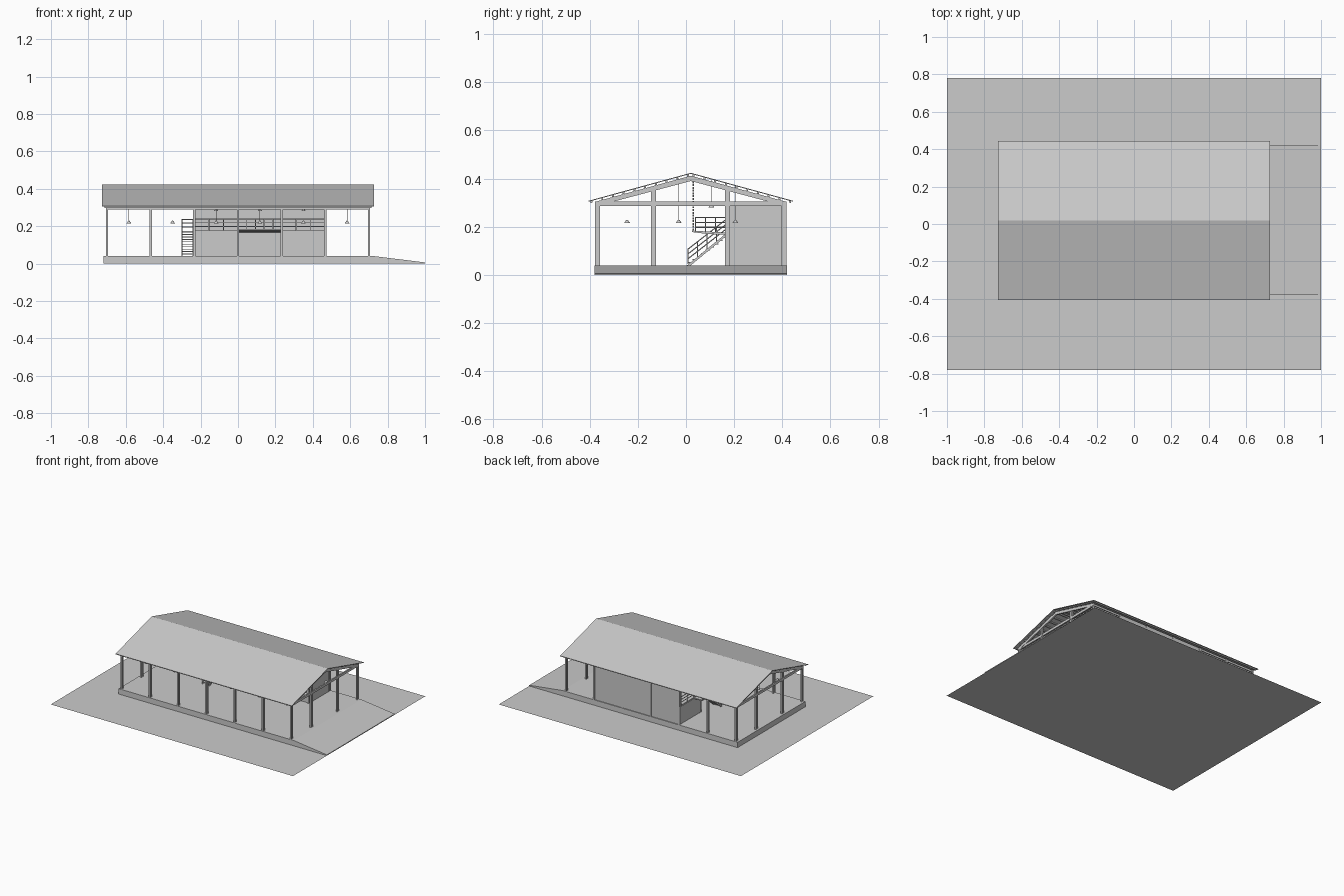
import bpy, bmesh, math
from mathutils import Vector

if "Cube" in bpy.data.objects:
    bpy.data.objects.remove(bpy.data.objects["Cube"])

C = 0.02                                   # y of ridge
FRAMES = [-0.7 + i * 1.4 / 6 for i in range(7)]
FLOOR, DECK = 0.04, 0.17


def finish(name, bm):
    bmesh.ops.recalc_face_normals(bm, faces=bm.faces)
    me = bpy.data.meshes.new(name)
    bm.to_mesh(me)
    bm.free()
    ob = bpy.data.objects.new(name, me)
    bpy.context.collection.objects.link(ob)
    return ob


def add_prism(bm, pts, vec):
    """Extrude a closed 3D outline along vec."""
    f = bm.faces.new([bm.verts.new(p) for p in pts])
    r = bmesh.ops.extrude_face_region(bm, geom=[f], use_keep_orig=True)
    bmesh.ops.translate(bm, vec=vec, verts=[v for v in r['geom'] if isinstance(v, bmesh.types.BMVert)])


def add_box(bm, x0, x1, y0, y1, z0, z1):
    add_prism(bm, [(x0, y0, z0), (x1, y0, z0), (x1, y1, z0), (x0, y1, z0)], (0, 0, z1 - z0))


def add_bar(bm, a, b, r=0.002, n=6):
    a, b = Vector(a), Vector(b)
    d = b - a
    q = d.to_track_quat('Z', 'Y')
    ring = [a + q @ Vector((r * math.cos(t), r * math.sin(t), 0))
            for t in (2 * math.pi * i / n for i in range(n))]
    add_prism(bm, ring, d)


def box(name, *dims):
    bm = bmesh.new()
    add_box(bm, *dims)
    return finish(name, bm)


def prism_x(name, yz, x0, x1):
    bm = bmesh.new()
    add_prism(bm, [(x0, y, z) for y, z in yz], (x1 - x0, 0, 0))
    return finish(name, bm)


def roof_z(d):
    return 0.424 - 0.273 * d


def post(name, x, y, top):
    """I-section steel post."""
    w, h, t, f = 0.006, 0.0105, 0.0015, 0.003
    half = [(-w, -h), (w, -h), (w, -h + f), (t, -h + f), (t, h - f), (w, h - f)]
    pts = half + [(-px, -py) for px, py in half]
    pts = [(-w, -h), (w, -h), (w, -h + f), (t, -h + f), (t, h - f), (w, h - f),
           (w, h), (-w, h), (-w, h - f), (-t, h - f), (-t, -h + f), (-w, -h + f)]
    bm = bmesh.new()
    add_prism(bm, [(x + px, y + py, FLOOR) for px, py in pts], (0, 0, top - FLOOR))
    finish(name, bm)


def railing(name, path, n):
    """Three rails with uprights along a polyline of deck points."""
    bm = bmesh.new()
    for a, b in zip(path, path[1:]):
        a, b = Vector(a), Vector(b)
        for h in (0.022, 0.042, 0.062):
            add_bar(bm, a + Vector((0, 0, h)), b + Vector((0, 0, h)), 0.0026)
        k = max(1, round((b - a).length / n))
        for i in range(k + 1):
            p = a.lerp(b, i / k)
            add_bar(bm, p, p + Vector((0, 0, 0.064)), 0.0025)
    finish(name, bm)


# Ground sheet, floor slab with ramp
bm = bmesh.new()
bm.faces.new([bm.verts.new(p) for p in ((-1, -.78, 0), (1, -.78, 0), (1, .78, 0), (-1, .78, 0))])
finish("ground_sheet", bm)
bm = bmesh.new()
add_prism(bm, [(-0.72, -0.38, 0), (1, -0.38, 0), (1, -0.38, 0.006), (0.725, -0.38, FLOOR),
               (-0.72, -0.38, FLOOR)], (0, 0.8, 0))
finish("floor_slab_and_ramp", bm)

# Roof sheet
E = 0.425
prism_x("roof_sheet", [(C - E, roof_z(E)), (C, roof_z(0)), (C + E, roof_z(E)),
                       (C + E, roof_z(E) - .004), (C, roof_z(0) - .004),
                       (C - E, roof_z(E) - .004)], -0.727, 0.727)

# Purlins under the sheet
for s in (-1, 1):
    for i in range(10):
        d = 0.012 + i * 0.0445
        y = C + s * d
        prism_x("purlin", [(y - s * .004, roof_z(d - .004) - .004), (y + s * .004, roof_z(d + .004) - .004),
                           (y + s * .004, roof_z(d + .004) - .012), (y - s * .004, roof_z(d - .004) - .012)],
                -0.715, 0.715)
    # Eaves beam
    ye = C + s * 0.388
    box("eaves_beam", -0.705, 0.705, ye - .004, ye + .004, 0.288, 0.303)

# Portal frames: posts and rafters
D = 0.398
for x in FRAMES:
    for s in (-1, 1):
        post("eaves_post", x, C + s * 0.388, 0.296)
    prism_x("rafter_pair", [(C - D, roof_z(D) - .012), (C, roof_z(0) - .012), (C + D, roof_z(D) - .012),
                            (C + D, roof_z(D) - .031), (C, roof_z(0) - .034), (C - D, roof_z(D) - .031)],
            x - 0.006, x + 0.006)
for x in (FRAMES[0], FRAMES[-1]):
    box("gable_tie_beam", x - .005, x + .005, C - D, C + D, 0.286, 0.304)
    for y in (-0.135, 0.172):
        post("gable_post", x, y, roof_z(abs(y - C)) - .015)
for x in FRAMES[2:6]:
    post("mezzanine_post", x, 0.172, DECK)

# Enclosed room with mezzanine deck
X0, X1 = FRAMES[2], FRAMES[5]
box("room_front_wall", X0, X1, 0.169, 0.177, FLOOR, DECK)
box("room_left_wall", X0 - .004, X0 + .004, 0.172, 0.41, FLOOR, DECK)
box("room_right_wall", X1 - .004, X1 + .004, 0.172, 0.41, FLOOR, 0.287)
box("room_back_wall", X0, X1, 0.404, 0.414, FLOOR, 0.29)
box("mezzanine_deck", X0, X1, 0.164, 0.41, DECK - .003, DECK + .006)

# Balcony projecting from the deck, hung from the ridge
B0, B1 = FRAMES[3], FRAMES[4]
prism_x("balcony_deck", [(0.025, 0.184), (0.165, 0.176), (0.165, 0.167), (0.09, 0.17), (0.025, 0.178)], B0, B1)
bal = [(B0, .164, .176), (B0, .04, .176), (B1, .04, .176), (B1, .164, .176)]
railing("balcony_railing", bal, 0.045)
railing("mezzanine_railing_left", [(X0, .168, .176), (B0, .168, .176)], 0.08)
railing("mezzanine_railing_right", [(B1, .168, .176), (X1, .168, .176)], 0.08)
railing("mezzanine_railing_side", [(X0, .24, .176), (X0, .40, .176)], 0.08)
for x in (B0, B1):
    bm = bmesh.new()
    for i in range(18):
        add_bar(bm, (x, 0.03, 0.185 + i * .0115), (x, 0.03, 0.193 + i * .0115), 0.003)
    finish("balcony_hanger_chain", bm)

# Staircase with top landing
SX0, SX1 = -0.30, -0.242
bm = bmesh.new()
N = 9
for i in range(N):
    y, z = 0.01 + i * 0.0175, FLOOR + (i + 1) * 0.013
    add_box(bm, SX0, SX1, y, y + .019, z - .004, z)
finish("stair_treads", bm)
box("stair_landing", SX0, X0, 0.164, 0.24, DECK - .004, DECK + .004)
for x in (SX0, SX1):
    prism_x("stair_stringer", [(0.005, FLOOR), (0.02, FLOOR), (0.166, 0.160), (0.166, 0.172)], x - .002, x + .002)
    railing("stair_railing", [(x, .008, .045), (x, .166, .168)], 0.05)
railing("landing_railing", [(SX0, .166, .174), (SX0, .238, .174), (X0, .238, .174)], 0.07)


# Pendant lamps
def lamp(x, y, z):
    bm = bmesh.new()
    geo = bmesh.ops.create_cone(bm, cap_ends=True, segments=16, radius1=0.0125, radius2=0.003, depth=0.014)
    bmesh.ops.translate(bm, vec=(x, y, z + .007), verts=geo['verts'])
    add_bar(bm, (x, y, z + .012), (x, y, roof_z(abs(y - C)) - .006), 0.0008, 4)
    finish("pendant_lamp", bm)


for i in range(6):
    x = (FRAMES[i] + FRAMES[i + 1]) / 2
    inside = 2 <= i <= 4
    for y in (-0.245, -0.03):
        lamp(x, y, 0.215)
    lamp(x, 0.105 if inside else 0.205, 0.28 if inside else 0.215)
